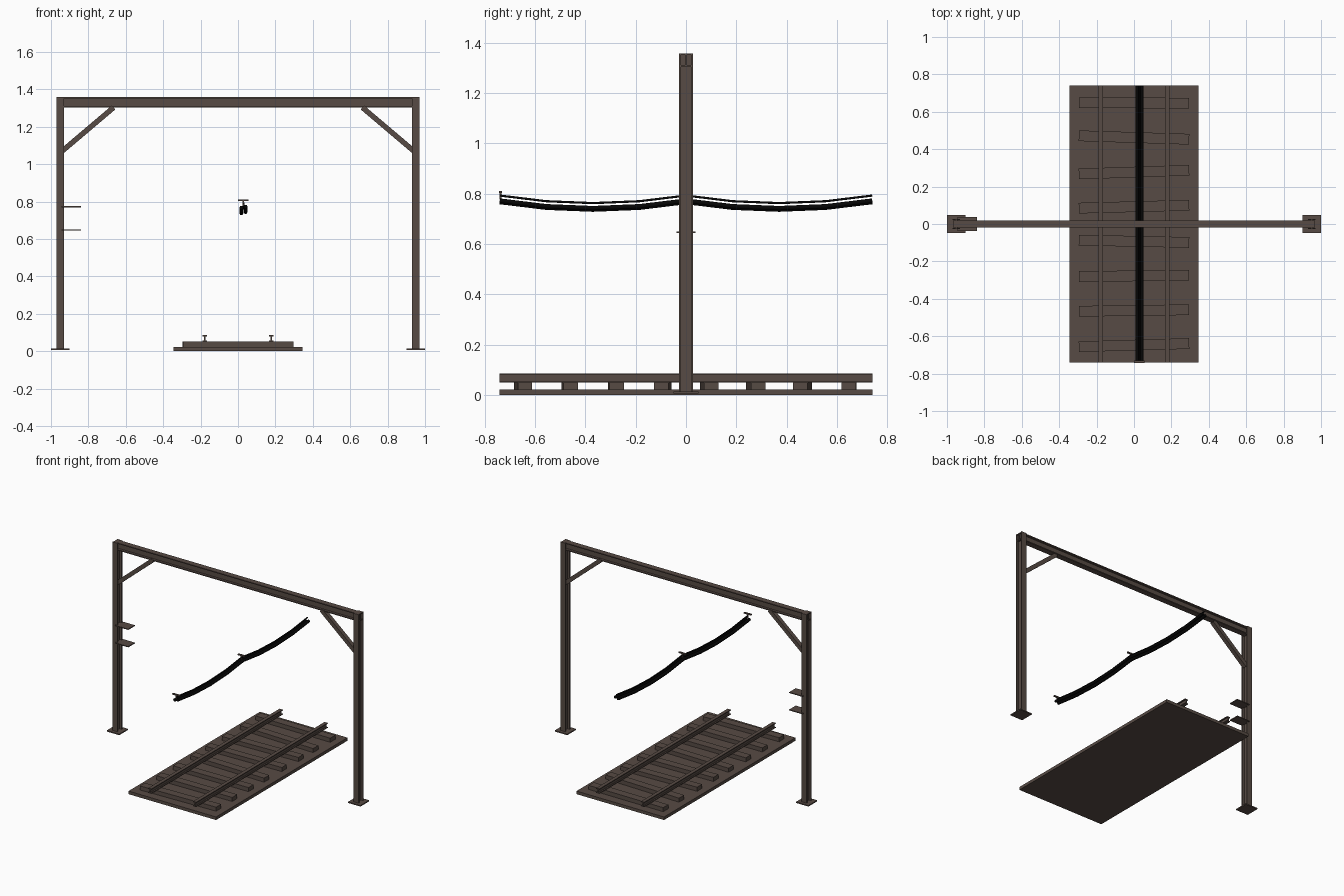
import bpy, bmesh, math
from mathutils import Matrix, Vector

if "Cube" in bpy.data.objects:
    bpy.data.objects.remove(bpy.data.objects["Cube"])


def material(name, col):
    m = bpy.data.materials.new(name)
    m.diffuse_color = (*col, 1)
    m.use_nodes = True
    m.node_tree.nodes["Principled BSDF"].inputs["Base Color"].default_value = m.diffuse_color
    return m


steel = material("brown_steel", (0.095, 0.07, 0.058))
black = material("cable_black", (0.002, 0.002, 0.002))


def finish(name, bm, mat):
    bmesh.ops.recalc_face_normals(bm, faces=bm.faces)
    me = bpy.data.meshes.new(name)
    bm.to_mesh(me)
    bm.free()
    me.materials.append(mat)
    ob = bpy.data.objects.new(name, me)
    bpy.context.collection.objects.link(ob)
    return ob


def box(name, centre, size, rot=None, mat=steel):
    bm = bmesh.new()
    m = Matrix.Translation(centre) @ (rot or Matrix()) @ Matrix.Diagonal((*size, 1))
    bmesh.ops.create_cube(bm, size=1, matrix=m)
    return finish(name, bm, mat)


def i_beam(name, start, length_axis, length, width_axis, w, depth_axis, d, tf, tw, mat=steel):
    """I profile (flanges at both ends of the depth axis) pushed along the length axis."""
    a, b = w / 2, d / 2
    q = [(-a, -b), (a, -b), (a, -b + tf), (tw / 2, -b + tf)]
    q += [(x, -y) for x, y in reversed(q)]
    q += [(-tw / 2, b - tf), (-tw / 2, -b + tf)]
    # insert the left side in walking order
    q = q[:8] + [(-a, b - tf), (-tw / 2, b - tf), (-tw / 2, -b + tf), (-a, -b + tf)]
    bm = bmesh.new()
    U, V, L = Vector(width_axis), Vector(depth_axis), Vector(length_axis)
    f = bm.faces.new([bm.verts.new(Vector(start) + U * x + V * y) for x, y in q])
    r = bmesh.ops.extrude_face_region(bm, geom=[f])
    bmesh.ops.translate(bm, vec=L * length,
                        verts=[v for v in r["geom"] if isinstance(v, bmesh.types.BMVert)])
    return finish(name, bm, mat)


X, Y, Z = (1, 0, 0), (0, 1, 0), (0, 0, 1)

# gantry: posts, feet, corner braces
for side, s in (("left", -1), ("right", 1)):
    i_beam(side + "_post", (s * 0.951, 0, 0.012), Z, 1.346, X, 0.04, Y, 0.055, 0.007, 0.007)
    box(side + "_base_plate", (s * 0.951, 0, 0.011), (0.098, 0.098, 0.008))
    p, q = Vector((s * 0.94, 0, 1.07)), Vector((s * 0.665, 0, 1.303))
    d = q - p
    rot = Matrix.Rotation(-math.atan2(d.z, d.x), 4, "Y")
    box(side + "_brace", (p + q) / 2, (d.length, 0.03, 0.028), rot)
i_beam("top_beam", (-0.968, 0, 1.331), X, 1.936, Y, 0.04, Z, 0.054, 0.007, 0.007)

# small shelves on the left post
for i, z in enumerate((0.648, 0.772)):
    box(f"post_shelf_{i + 1}", (-0.892, 0, z), (0.105, 0.074, 0.006))

# track bed, slightly crooked sleepers, rails
box("track_bed", (0, 0, 0.011), (0.69, 1.48, 0.022))
for i, deg in enumerate((1.6, 0.8, 0.6, -1.2, 1.5, 1.9, -1.8, -0.3)):
    box(f"sleeper_{i + 1}", (0, -0.6475 + 0.185 * i, 0.0365), (0.59, 0.057, 0.029),
        Matrix.Rotation(math.radians(deg), 4, "Z"))
for side, s in (("left", -1), ("right", 1)):
    i_beam(side + "_rail", (s * 0.177, -0.74, 0.068), Y, 1.48, X, 0.025, Z, 0.035, 0.006, 0.007)

# hanging cables: two sagging spans each
def cable(name, x, z, r):
    cu = bpy.data.curves.new(name, "CURVE")
    cu.dimensions = "3D"
    cu.bevel_depth = r
    cu.bevel_resolution = 1
    cu.use_fill_caps = True
    sp = cu.splines.new("POLY")
    sp.points.add(8)
    for i, pt in enumerate(sp.points):
        t = (i % 4) / 4
        pt.co = (x, -0.74 + 0.185 * i, z - 0.03 * 4 * t * (1 - t), 1)
    tmp = bpy.data.objects.new(name + "_path", cu)
    bpy.context.collection.objects.link(tmp)
    me = bpy.data.meshes.new_from_object(tmp.evaluated_get(bpy.context.evaluated_depsgraph_get()))
    bpy.data.objects.remove(tmp)
    me.materials.clear()
    me.materials.append(black)
    ob = bpy.data.objects.new(name, me)
    bpy.context.collection.objects.link(ob)


cable("support_cable", 0.029, 0.793, 0.005)
cable("left_cable", 0.018, 0.768, 0.011)
cable("right_cable", 0.041, 0.773, 0.010)

# cable hangers
for i, y in enumerate((-0.736, 0.0)):
    box(f"hanger_bar_{i + 1}", (0.028, y, 0.807), (0.056, 0.012, 0.008))
    box(f"hanger_stem_{i + 1}", (0.028, y, 0.792), (0.008, 0.008, 0.03))
